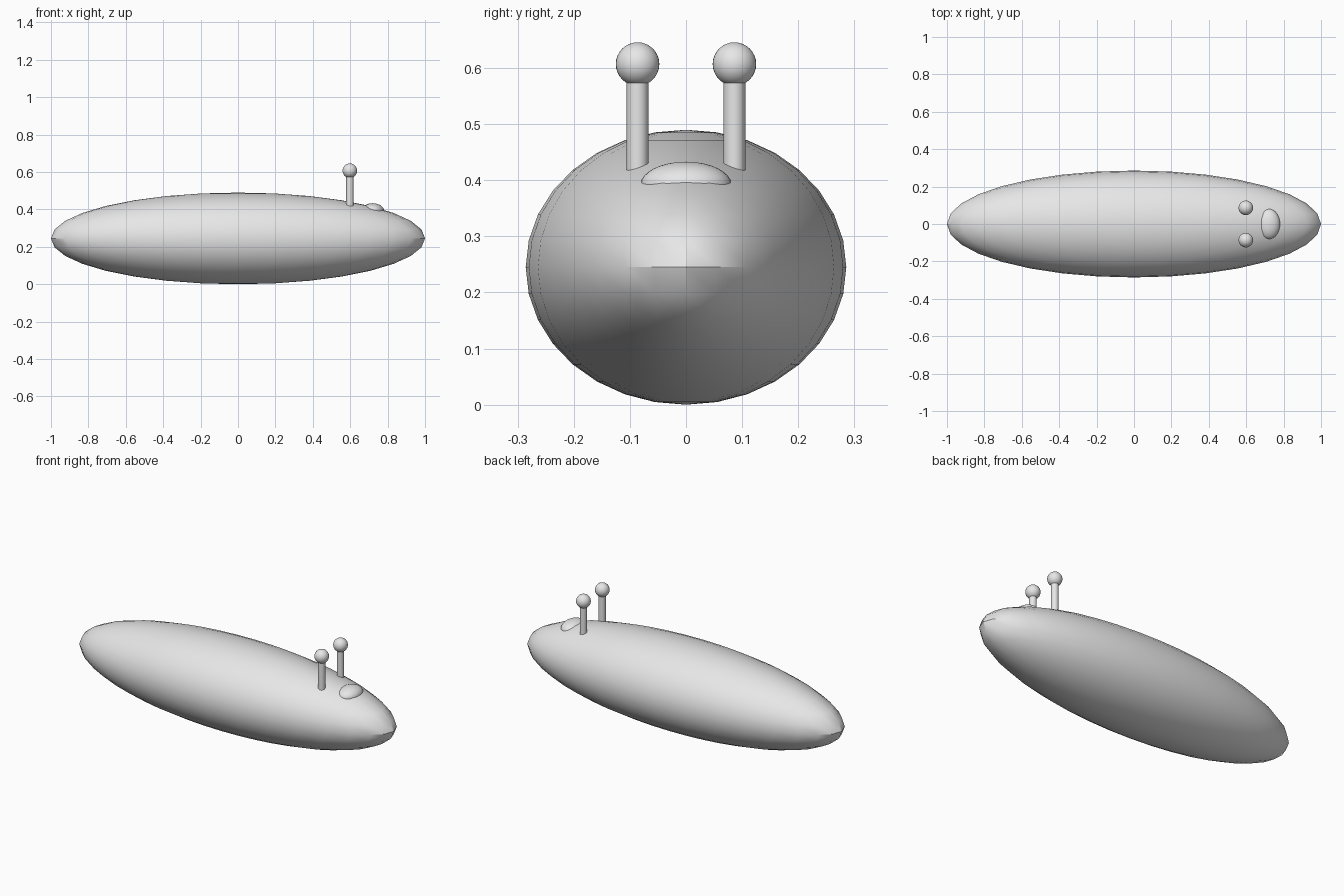
import bpy

if "Cube" in bpy.data.objects:
    bpy.data.objects.remove(bpy.data.objects["Cube"])

grey = bpy.data.materials.new("plain grey")
grey.diffuse_color = (0.8, 0.8, 0.8, 1.0)
grey.use_nodes = True
grey.node_tree.nodes["Principled BSDF"].inputs["Base Color"].default_value = grey.diffuse_color


def finish(name):
    ob = bpy.context.object
    ob.name = name
    ob.data.materials.append(grey)
    bpy.ops.object.transform_apply(location=False, rotation=False, scale=True)
    bpy.ops.object.shade_smooth_by_angle()
    return ob


def ellipsoid(name, centre, radii):
    bpy.ops.mesh.primitive_uv_sphere_add(segments=32, ring_count=16, radius=1, location=centre)
    bpy.context.object.scale = radii
    return finish(name)


# Long tapered body
ellipsoid("body", (0, 0, 0.245), (1.0, 0.2857, 0.245))

# Low mound on the head
ellipsoid("head_mound", (0.72, 0, 0.392), (0.061, 0.081, 0.041))

# Pair of eye stalks with round eyes
for side, y in (("right", -0.0863), ("left", 0.0863)):
    bottom, top = 0.40, 0.60
    bpy.ops.mesh.primitive_cylinder_add(vertices=32, radius=0.0193, depth=top - bottom,
                                        location=(0.598, y, (bottom + top) / 2))
    finish(side + "_eye_stalk")
    ellipsoid(side + "_eye", (0.598, y, 0.607), (0.0388,) * 3)
